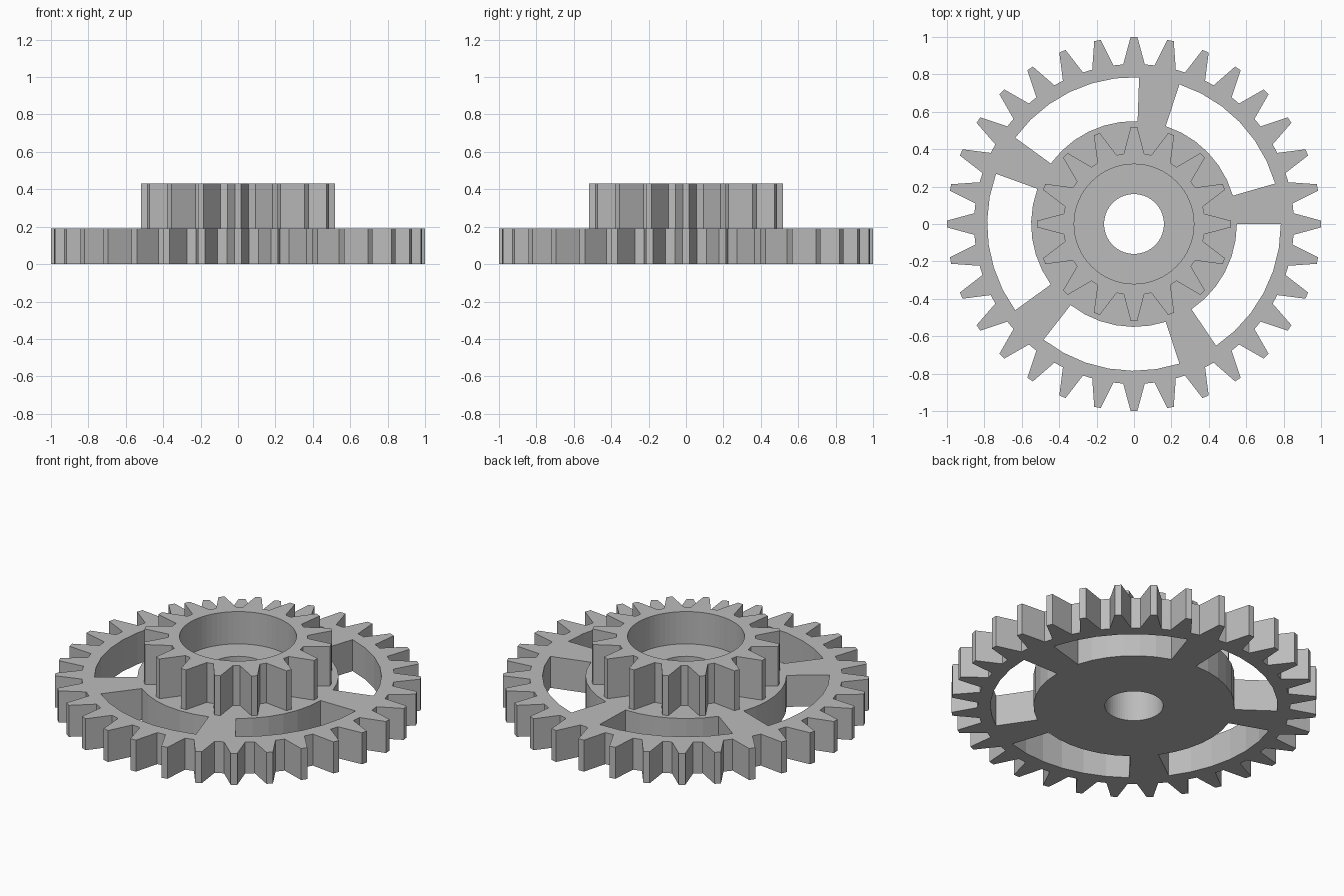
import bpy
import bmesh
from math import cos, sin, radians, asin, degrees

cube = bpy.data.objects.get("Cube")
if cube:
    bpy.data.objects.remove(cube, do_unlink=True)

grey = bpy.data.materials.new("matte grey")
grey.use_nodes = True
colour = (0.5, 0.5, 0.5, 1)
grey.diffuse_color = colour
grey.node_tree.nodes["Principled BSDF"].inputs["Base Color"].default_value = colour


def polar(r, deg):
    return r * cos(radians(deg)), r * sin(radians(deg))


def arc(r, start, end, steps):
    return [polar(r, start + (end - start) * i / steps) for i in range(steps + 1)]


def circle(r, steps=64):
    return arc(r, 0, 360, steps)[:-1]


def gear_outline(teeth, tip_r, root_r, tip_half, root_half):
    """Straight-flanked teeth; half widths are measured across the tooth."""
    tip = degrees(asin(tip_half / tip_r))
    root = degrees(asin(root_half / root_r))
    points = []
    for i in range(teeth):
        a = 360 * i / teeth
        points += [polar(root_r, a - root), polar(tip_r, a - tip),
                   polar(tip_r, a + tip), polar(root_r, a + root)]
    return points


def plate(name, loops, bottom, top):
    """Fill closed outlines (inner ones become holes) and give them thickness."""
    curve = bpy.data.curves.new(name + " outline", "CURVE")
    curve.dimensions = "2D"
    curve.fill_mode = "BOTH"
    curve.extrude = (top - bottom) / 2
    for loop in loops:
        spline = curve.splines.new("POLY")
        spline.points.add(len(loop) - 1)
        for point, (x, y) in zip(spline.points, loop):
            point.co = (x, y, 0, 1)
        spline.use_cyclic_u = True
    helper = bpy.data.objects.new(name + " helper", curve)
    bpy.context.collection.objects.link(helper)
    bpy.context.view_layer.update()
    depsgraph = bpy.context.evaluated_depsgraph_get()
    mesh = bpy.data.meshes.new_from_object(helper.evaluated_get(depsgraph))
    bpy.data.objects.remove(helper, do_unlink=True)

    bm = bmesh.new()
    bm.from_mesh(mesh)
    bmesh.ops.remove_doubles(bm, verts=bm.verts, dist=0.0001)
    bmesh.ops.translate(bm, verts=bm.verts, vec=(0, 0, (top + bottom) / 2))
    bmesh.ops.recalc_face_normals(bm, faces=bm.faces)
    for face in bm.faces:
        face.smooth = False
    bm.to_mesh(mesh)
    bm.free()
    mesh.name = name
    mesh.materials.clear()
    mesh.materials.append(grey)
    obj = bpy.data.objects.new(name, mesh)
    bpy.context.collection.objects.link(obj)
    return obj


# Large spoked gear: five curved windows leave five wide spokes
windows = []
for k in range(5):
    start, end = 16 + 72 * k, 72 + 72 * k
    windows.append(arc(0.785, start, end, 6) + arc(0.55, end, start, 6))
plate("large_spoked_gear",
      [gear_outline(32, 1.0, 0.855, 0.018, 0.058), circle(0.16)] + windows,
      0, 0.19)

# Small gear with a wide bore
plate("small_gear", [gear_outline(16, 0.52, 0.38, 0.017, 0.055), circle(0.32)],
      0.19, 0.43)

# Floor of the bore, around the axle hole
plate("bore_floor", [circle(0.32), circle(0.16)], 0.19, 0.235)
